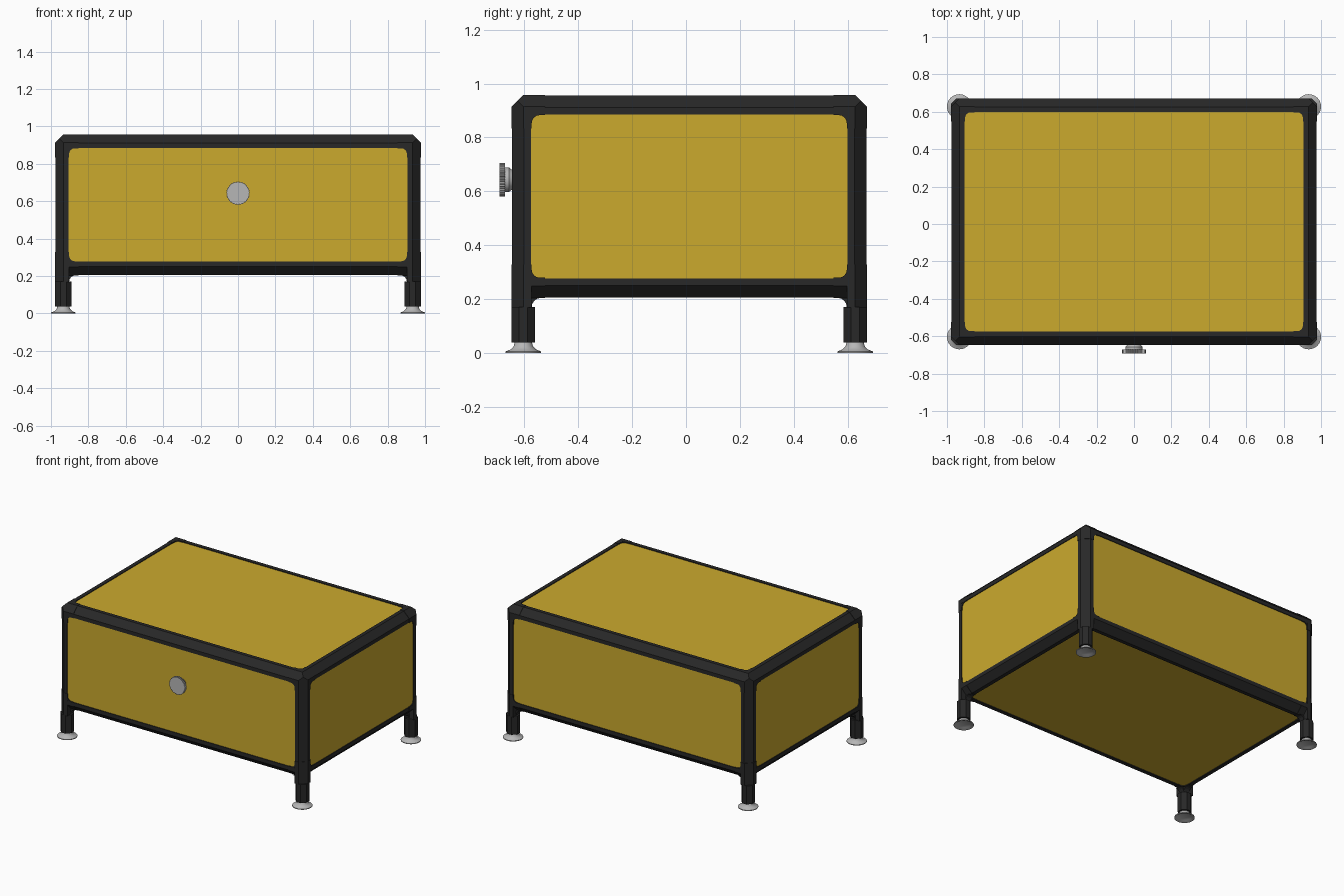
import bpy, bmesh, math
from mathutils import Vector

if "Cube" in bpy.data.objects:
    bpy.data.objects.remove(bpy.data.objects["Cube"], do_unlink=True)

HALF = (0.978, 0.66, 0.377)      # half size of the cabinet body
CENTRE = (0, 0.012, 0.581)
WIDTH, CHAMFER, JOINT, FILLET = 0.075, 0.044, 0.124, 0.03
AXES = "xyz"


def material(name, colour, rough, metal=0.0):
    m = bpy.data.materials.new(name)
    m.use_nodes = True
    m.diffuse_color = (*colour, 1)
    shader = m.node_tree.nodes["Principled BSDF"]
    shader.inputs["Base Color"].default_value = (*colour, 1)
    shader.inputs["Roughness"].default_value = rough
    shader.inputs["Metallic"].default_value = metal
    return m


yellow = material("yellow panel", (0.60, 0.40, 0.027), 0.5)
black = material("black frame", (0.021, 0.021, 0.021), 0.5)
grey = material("grey metal", (0.47, 0.47, 0.47), 0.4)


def finish(name, bm, mat, smooth=False):
    bmesh.ops.recalc_face_normals(bm, faces=bm.faces)
    mesh = bpy.data.meshes.new(name)
    bm.to_mesh(mesh)
    bm.free()
    mesh.materials.append(mat)
    ob = bpy.data.objects.new(name, mesh)
    bpy.context.collection.objects.link(ob)
    if smooth:
        bpy.ops.object.select_all(action="DESELECT")
        ob.select_set(True)
        bpy.context.view_layer.objects.active = ob
        bpy.ops.object.shade_smooth_by_angle(angle=math.radians(35))
    return ob


def prism(bm, axis, profile, lo, hi):
    """Extrude a 2D profile along an axis; coordinates run inward from a body corner."""
    b, c = [i for i in range(3) if i != axis]
    rings = []
    for level in (lo, hi):
        ring = []
        for p, q in profile:
            co = [0, 0, 0]
            co[axis], co[b], co[c] = level, p, q
            ring.append(bm.verts.new(co))
        rings.append(ring)
        bm.faces.new(ring)
    n = len(profile)
    for i in range(n):
        j = (i + 1) % n
        bm.faces.new((rings[0][i], rings[0][j], rings[1][j], rings[1][i]))


def place(bm, signs):
    """Move inward corner coordinates to the chosen corner of the body."""
    for v in bm.verts:
        v.co = Vector([CENTRE[i] + signs[i] * (HALF[i] - v.co[i]) for i in range(3)])


def bar_profile(inset=0.0):
    w, c = WIDTH - inset, CHAMFER + inset
    return [(inset, w), (inset, c), (c, inset), (w, inset), (w, w)]


def fillet(p, q, r, down=1):
    """Concave corner web starting at (p, q)."""
    arc = [(p + r - r * math.sin(t), q + down * (r - r * math.cos(t)))
           for t in [i * math.pi / 8 for i in range(5)]]
    return [(p, q)] + arc


def trim(bm, pairs):
    for a, b in pairs:
        normal, point = [0, 0, 0], [0, 0, 0]
        normal[a] = normal[b] = 1
        point[a] = CHAMFER
        bmesh.ops.bisect_plane(bm, geom=bm.verts[:] + bm.edges[:] + bm.faces[:],
                               plane_co=point, plane_no=normal, clear_inner=True)
        bmesh.ops.holes_fill(bm, edges=[e for e in bm.edges if e.is_boundary], sides=0)


def revolve(name, profile, centre, mat, steps=32):
    """Turn (radius, height) points around z."""
    bm = bmesh.new()
    vs = [bm.verts.new((r, 0, z)) for r, z in profile]
    es = [bm.edges.new(pair) for pair in zip(vs, vs[1:])]
    bmesh.ops.spin(bm, geom=vs + es, cent=(0, 0, 0), axis=(0, 0, 1),
                   angle=math.tau, steps=steps)
    bmesh.ops.remove_doubles(bm, verts=bm.verts, dist=0.0005)
    ob = finish(name, bm, mat, smooth=True)
    ob.location = centre
    return ob


# Frame rails and uprights
for axis in range(3):
    for s in (-1, 1):
        for t in (-1, 1):
            signs = [s, t]
            signs.insert(axis, 1)
            bm = bmesh.new()
            prism(bm, axis, bar_profile(0.002), JOINT - 0.005,
                  2 * HALF[axis] - JOINT + 0.005)
            place(bm, signs)
            finish(f"frame_bar_{AXES[axis]}", bm, black)

# Corner connectors, legs and feet
for sx in (-1, 1):
    for sy in (-1, 1):
        for sz in (-1, 1):
            bm = bmesh.new()
            for axis in range(3):
                start = -0.036 if axis == 2 and sz < 0 else 0
                prism(bm, axis, bar_profile(), start, JOINT)
            trim(bm, [(0, 1)] if sz < 0 else [(0, 1), (0, 2), (1, 2)])
            for axis in range(3):
                prism(bm, axis, fillet(WIDTH, WIDTH, FILLET), 0.001, 0.03)
                if sz < 0 and axis < 2:
                    prism(bm, axis, fillet(WIDTH, 0, 0.034, -1), CHAMFER - 0.01, WIDTH)
            place(bm, (sx, sy, sz))
            finish("upper_connector" if sz > 0 else "lower_connector", bm, black)

        x, y = sx * 0.934, CENTRE[1] + sy * 0.616
        h, k = 0.044, 0.016
        bm = bmesh.new()
        prism(bm, 2, [(h, k), (k, h), (-k, h), (-h, k),
                      (-h, -k), (-k, -h), (k, -h), (h, -k)], 0.038, 0.17)
        for v in bm.verts:
            v.co += Vector((x, y, 0))
        finish("leg", bm, black)
        revolve("foot", [(0, 0.012), (0.045, 0.008), (0.058, 0), (0.066, 0), (0.066, 0.005),
                         (0.047, 0.013), (0.036, 0.024), (0.031, 0.042), (0, 0.042)],
                (x, y, 0), grey)

# Panels, set slightly back between the bars
names = {(0, 1): "left_panel", (0, -1): "right_panel", (1, 1): "back_panel",
         (1, -1): "drawer_front", (2, 1): "top_panel", (2, -1): "bottom_panel"}
for (axis, side), name in names.items():
    b, c = [i for i in range(3) if i != axis]
    e = WIDTH - 0.01
    p, q = 2 * HALF[b] - e, 2 * HALF[c] - e
    signs = [1, 1, 1]
    signs[axis] = side
    bm = bmesh.new()
    prism(bm, axis, [(e, e), (p, e), (p, q), (e, q)], 0.007, 0.02)
    place(bm, signs)
    finish(name, bm, yellow)

# Drawer knob: flared hub with a ribbed disc
hub = revolve("knob_hub", [(0, 0), (0.036, 0), (0.038, 0.01), (0.046, 0.02), (0.046, 0.036),
                           (0, 0.036)], (0, -0.638, 0.643), grey)
hub.rotation_euler.x = math.pi / 2
ribs = 40
rim = [(r * math.cos(a), r * math.sin(a) + 0.643)
       for i in range(ribs)
       for r, a in ((0.059, math.tau * i / ribs), (0.063, math.tau * (i + 0.35) / ribs),
                    (0.063, math.tau * (i + 0.65) / ribs))]
bm = bmesh.new()
prism(bm, 1, rim, -0.692, -0.672)
finish("knob_disc", bm, grey)
